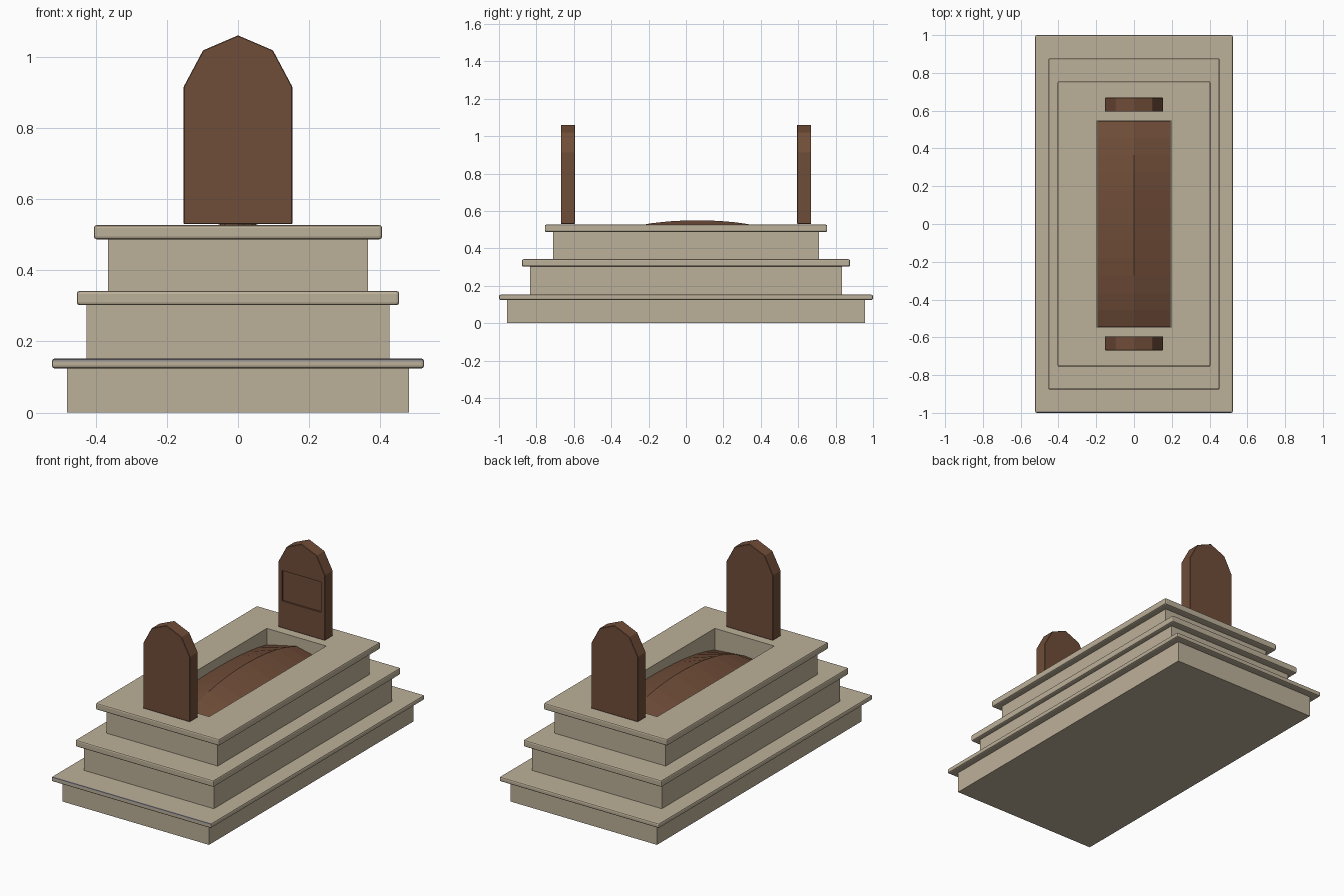
import bpy, bmesh

if "Cube" in bpy.data.objects:
    bpy.data.objects.remove(bpy.data.objects["Cube"])

def material(name, rgb):
    m = bpy.data.materials.new(name)
    m.diffuse_color = (*rgb, 1)
    m.use_nodes = True
    m.node_tree.nodes["Principled BSDF"].inputs["Base Color"].default_value = m.diffuse_color
    return m

STONE = material("tan stone", (0.503, 0.434, 0.319))
BROWN = material("brown stone", (0.162, 0.074, 0.040))
GREY = material("grey edge", (0.24, 0.225, 0.235))

def finish(name, bm, *mats):
    bmesh.ops.recalc_face_normals(bm, faces=bm.faces)
    me = bpy.data.meshes.new(name)
    bm.to_mesh(me)
    bm.free()
    ob = bpy.data.objects.new(name, me)
    for m in mats:
        me.materials.append(m)
    bpy.context.collection.objects.link(ob)
    return ob

def box(name, hx, hy, z0, z1, mat, bevel=0, cy=0):
    bm = bmesh.new()
    bmesh.ops.create_cube(bm, size=1)
    for v in bm.verts:
        v.co = (v.co.x * 2 * hx, cy + v.co.y * 2 * hy, z0 + (v.co.z + 0.5) * (z1 - z0))
    if bevel:
        bmesh.ops.bevel(bm, geom=bm.edges[:], offset=bevel, segments=2, profile=0.5, affect='EDGES')
    return finish(name, bm, mat)

def cut(ob, cutter):
    mod = ob.modifiers.new("cut", 'BOOLEAN')
    mod.operation = 'DIFFERENCE'
    mod.solver = 'EXACT'
    mod.object = cutter
    bpy.context.view_layer.objects.active = ob
    bpy.ops.object.modifier_apply(modifier=mod.name)

# three stepped tiers, each a plinth with an overhanging slab
tiers = [  # plinth hx, hy, bottom, slab hx, hy, bottom, top
    ("lower", 0.48, 0.957, 0.0, 0.523, 1.0, 0.124, 0.152),
    ("middle", 0.425, 0.833, 0.148, 0.453, 0.877, 0.302, 0.342),
    ("upper", 0.365, 0.711, 0.335, 0.405, 0.755, 0.487, 0.527),
]
parts = {}
for n, bx, by, b0, sx, sy, s0, s1 in tiers:
    parts[n + "_plinth"] = box(n + "_plinth", bx, by, b0, s0 + 0.004, STONE)
    parts[n + "_slab"] = box(n + "_slab", sx, sy, s0, s1, STONE, 0.008)

# grey front edge of the lowest slab
low = parts["lower_slab"].data
low.materials.append(GREY)
for p in low.polygons:
    if p.normal.y < -0.2 and p.normal.z > 0.2:
        p.material_index = 1

# rectangular opening in the upper tier
pit = box("opening_cutter", 0.195, 0.548, 0.345, 0.7, STONE)
cut(parts["upper_plinth"], pit)
cut(parts["upper_slab"], pit)
bpy.data.objects.remove(pit)

# ridged mound, arched along its length, inside the opening
bm = bmesh.new()
rows = []
N = 12
for i in range(N + 1):
    y = -0.546 + 1.092 * i / N
    d = y - 0.06
    ridge = 0.55 - 0.25 * d**2 - 0.3 * d**4
    side = ridge - 0.4 * 0.194 * (ridge - 0.38) / 0.17
    pts = [(-0.194, 0.344), (-0.194, side), (0, ridge), (0.194, side), (0.194, 0.344)]
    rows.append([bm.verts.new((x, y, z)) for x, z in pts])
for a, b in zip(rows, rows[1:]):
    for j in range(5):
        k = (j + 1) % 5
        bm.faces.new((a[j], a[k], b[k], b[j]))
bm.faces.new(rows[0])
bm.faces.new(rows[-1])
finish("mound", bm, BROWN)

# upright stones with a faceted arched top
half = [(0.153, 0.53), (0.153, 0.915), (0.098, 1.018)]
outline = half + [(0, 1.06)] + [(-x, z) for x, z in reversed(half)]

def upright(name, cy):
    bm = bmesh.new()
    f = bm.faces.new([bm.verts.new((x, cy - 0.0375, z)) for x, z in outline])
    r = bmesh.ops.extrude_face_region(bm, geom=[f])
    bmesh.ops.translate(bm, vec=(0, 0.075, 0),
                        verts=[v for v in r["geom"] if isinstance(v, bmesh.types.BMVert)])
    bmesh.ops.recalc_face_normals(bm, faces=bm.faces)
    bmesh.ops.bevel(bm, geom=bm.edges[:], offset=0.002, segments=1, affect='EDGES')
    return finish(name, bm, BROWN)

upright("front_upright", -0.632)
back = upright("back_upright", 0.632)

# shallow recessed panel on the inner face of the back stone
panel = box("panel_cutter", 0.127, 0.01, 0.69, 0.87, BROWN, cy=0.632 - 0.0375)
cut(back, panel)
bpy.data.objects.remove(panel)
